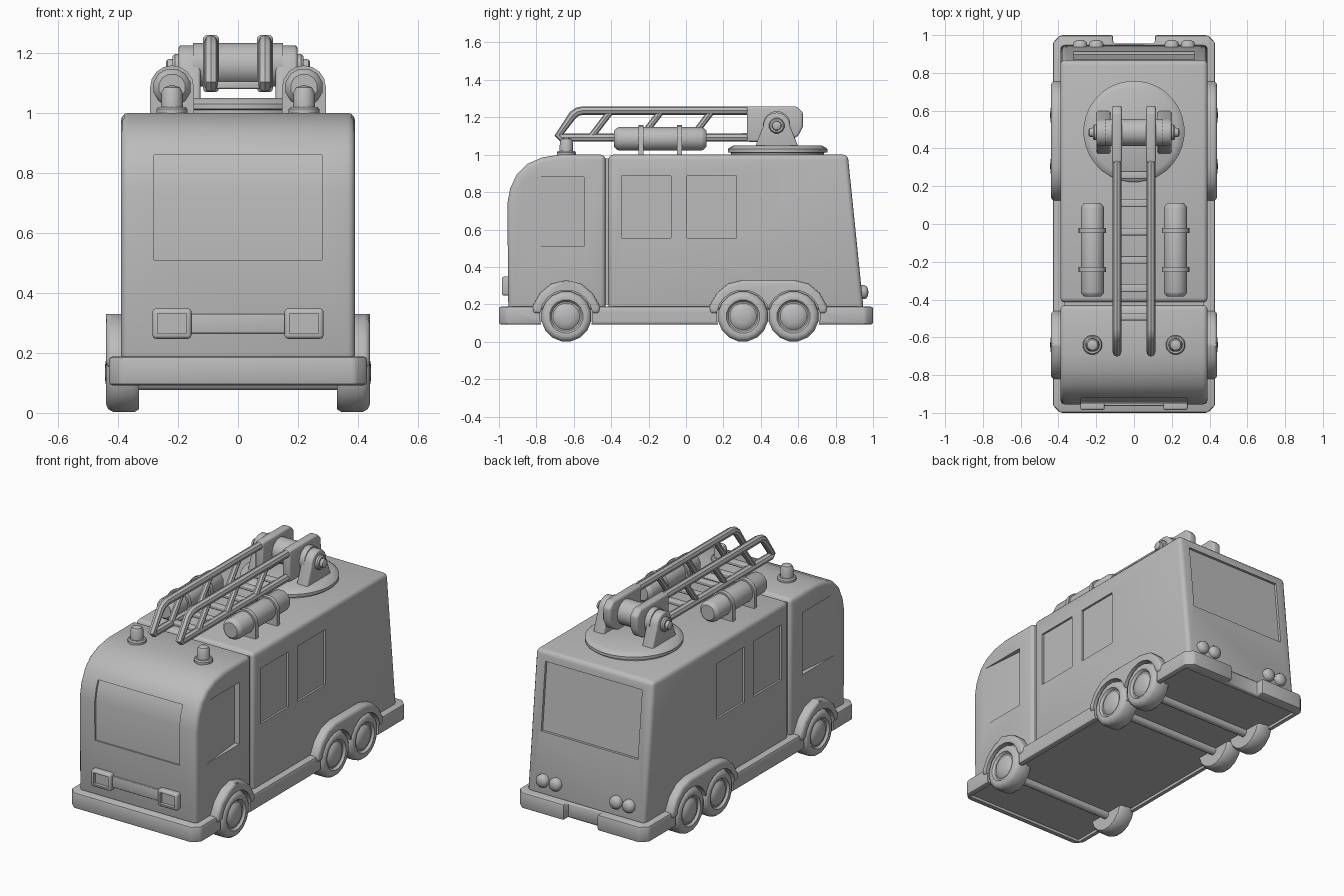
import bpy, bmesh, math
from mathutils import Vector

if "Cube" in bpy.data.objects:
    bpy.data.objects.remove(bpy.data.objects["Cube"])

grey = bpy.data.materials.new("plain grey")
grey.use_nodes = True
grey.diffuse_color = (0.5, 0.5, 0.5, 1)
grey.node_tree.nodes["Principled BSDF"].inputs["Base Color"].default_value = (0.5, 0.5, 0.5, 1)


def finish(name, bm, bevel=0, segments=3):
    """Turn a bmesh into an object with rounded edges and smooth shading."""
    bmesh.ops.recalc_face_normals(bm, faces=bm.faces)
    mesh = bpy.data.meshes.new(name)
    bm.to_mesh(mesh)
    bm.free()
    mesh.materials.append(grey)
    ob = bpy.data.objects.new(name, mesh)
    bpy.context.collection.objects.link(ob)
    if bevel:
        mod = ob.modifiers.new("round", "BEVEL")
        mod.width, mod.segments, mod.angle_limit = bevel, segments, math.radians(35)
        apply(ob)
    smooth(ob)
    return ob


def activate(ob):
    bpy.ops.object.select_all(action="DESELECT")
    ob.select_set(True)
    bpy.context.view_layer.objects.active = ob


def apply(ob):
    activate(ob)
    for mod in list(ob.modifiers):
        bpy.ops.object.modifier_apply(modifier=mod.name)


def smooth(ob):
    activate(ob)
    bpy.ops.object.shade_smooth_by_angle(angle=math.radians(35))


def prism(name, points, lo, hi, axis="x", bevel=0, segments=3):
    """Extrude a profile: (y, z) along x, (x, z) along y, or (x, y) along z."""
    place = {"x": lambda a, b, t: (t, a, b), "y": lambda a, b, t: (a, t, b),
             "z": lambda a, b, t: (a, b, t)}[axis]
    bm = bmesh.new()
    face = bm.faces.new([bm.verts.new(place(a, b, lo)) for a, b in points])
    top = bmesh.ops.extrude_face_region(bm, geom=[face])["geom"]
    offset = Vector(place(0, 0, hi - lo))
    bmesh.ops.translate(bm, vec=offset, verts=[v for v in top if isinstance(v, bmesh.types.BMVert)])
    return finish(name, bm, bevel, segments)


def box(name, x, y, z, bevel=0):
    return prism(name, [(y[0], z[0]), (y[1], z[0]), (y[1], z[1]), (y[0], z[1])], *x, bevel=bevel)


def lathe(name, profile, centre, axis="z", sign=1, sides=20):
    """Spin (distance, radius) pairs about an axis through centre."""
    turn = {"z": lambda d, u, v: (u, v, d), "x": lambda d, u, v: (d, u, v),
            "y": lambda d, u, v: (u, d, v)}[axis]
    bm = bmesh.new()
    rings = []
    for d, r in profile:
        angles = [math.tau * (i + 0.5) / sides for i in range(sides)]
        rings.append([bm.verts.new(Vector(centre) + Vector(turn(d * sign, r * math.cos(a), r * math.sin(a))))
                      for a in angles])
    for low, high in zip(rings, rings[1:]):
        for i in range(sides):
            j = (i + 1) % sides
            bm.faces.new((low[i], low[j], high[j], high[i]))
    bm.faces.new(rings[0])
    bm.faces.new(rings[-1])
    return finish(name, bm)


def cut(ob, *cutters):
    for cutter in cutters:
        mod = ob.modifiers.new("cut", "BOOLEAN")
        mod.operation, mod.object, mod.solver = "DIFFERENCE", cutter, "EXACT"
        apply(ob)
        bpy.data.objects.remove(cutter)
    smooth(ob)


def tube(name, path, radius, cyclic=False):
    curve = bpy.data.curves.new(name, "CURVE")
    curve.dimensions, curve.bevel_depth, curve.bevel_resolution = "3D", radius, 2
    curve.use_fill_caps = True
    line = curve.splines.new("POLY")
    line.points.add(len(path) - 1)
    for p, co in zip(line.points, path):
        p.co = (*co, 1)
    line.use_cyclic_u = cyclic
    ob = bpy.data.objects.new(name, curve)
    bpy.context.collection.objects.link(ob)
    activate(ob)
    bpy.ops.object.convert(target="MESH")
    ob = bpy.context.object
    ob.data.materials.clear()
    ob.data.materials.append(grey)
    smooth(ob)


# Cab with windscreen and side windows
cab = prism("cab", [(-0.95, 0.17), (-0.955, 0.74), (-0.94, 0.82), (-0.905, 0.895), (-0.85, 0.95),
                    (-0.77, 0.985), (-0.68, 1.0), (-0.43, 1.0), (-0.43, 0.17)], -0.39, 0.39, bevel=0.025)
cut(cab, prism("windscreen_cutter", [(-1.2, 0.51), (-0.944, 0.51), (-0.944, 0.74), (-0.928, 0.82),
                                     (-0.91, 0.86), (-1.2, 0.86)], -0.28, 0.28))
for s in (-1, 1):
    cut(cab, prism("side_window_cutter", [(s * 0.5, -0.88), (s * 0.392, -0.88), (s * 0.36, -0.545),
                                          (s * 0.5, -0.545)], 0.51, 0.88, "z"))

# Rear body with side and back windows
body = prism("rear_body", [(-0.415, 0.17), (-0.415, 1.0), (0.865, 1.0), (0.95, 0.17)],
             -0.39, 0.39, bevel=0.025)
for s in (-1, 1):
    for y in (-0.345, 0.005):
        cut(body, box("window_cutter", sorted((s * 0.378, s * 0.5)), (y, y + 0.265), (0.555, 0.885)))
cut(body, prism("back_window_cutter", [(0.897, 0.54), (1.1, 0.54), (1.1, 0.94), (0.856, 0.94)], -0.32, 0.32))
box("cab_joint", (-0.37, 0.37), (-0.46, -0.39), (0.2, 0.98))

# Chassis with a gap in the rear bumper and a hollow underside
chassis = prism("chassis", [(-0.43, -0.96), (-0.39, -1), (0.39, -1), (0.43, -0.96), (0.43, 0.96),
                            (0.39, 1), (0.11, 1), (0.11, 0.955), (-0.11, 0.955), (-0.11, 1),
                            (-0.39, 1), (-0.43, 0.96)], 0.092, 0.188, "z", bevel=0.012, segments=2)
cut(chassis, box("underside_cutter", (-0.4, 0.4), (-0.965, 0.935), (0, 0.108)))

# Fenders
fenders = []
for s in (-1, 1):
    for start, end in ((-0.64, -0.64), (0.305, 0.575)):
        shape = [(start - 0.18, 0.15), (start - 0.18, 0.19), (start - 0.14, 0.26), (start - 0.08, 0.31),
                 (start, 0.33), (end, 0.33), (end + 0.08, 0.31), (end + 0.14, 0.26),
                 (end + 0.18, 0.19), (end + 0.18, 0.15)]
        fenders.append(prism("fender", shape, *sorted((s * 0.35, s * 0.44)), bevel=0.02))

# Wheels in round wells, with axles
tyre = [(0.33, 0.1), (0.33, 0.125), (0.345, 0.135), (0.415, 0.135), (0.432, 0.125), (0.44, 0.108),
        (0.438, 0.09), (0.425, 0.08), (0.425, 0.072), (0.435, 0.06), (0.442, 0.035), (0.444, 0.005)]
for y in (-0.64, 0.305, 0.575):
    for s in (-1, 1):
        for part in [chassis] + [f for f in fenders if f.data.vertices[0].co.x * s > 0]:
            cut(part, lathe("well_cutter", [(0.37, 0.142), (0.6, 0.142)], (0, y, 0.135), "x", s))
        lathe("wheel", tyre, (0, y, 0.135), "x", s, 16)
    lathe("axle", [(-0.35, 0.025), (0.35, 0.025)], (0, y, 0.1), "x", sides=12)

# Headlights and grille
box("grille", (-0.17, 0.17), (-0.963, -0.94), (0.265, 0.33), 0.004)
for s in (-1, 1):
    lamp = box("headlight", sorted((s * 0.155, s * 0.285)), (-0.985, -0.93), (0.247, 0.348), 0.012)
    cut(lamp, box("lamp_cutter", sorted((s * 0.172, s * 0.268)), (-1.1, -0.965), (0.264, 0.331)))

# Tail lights
for x in (-0.285, -0.2, 0.2, 0.285):
    lathe("tail_light", [(0.92, 0.038), (0.955, 0.038), (0.966, 0.032), (0.973, 0.018), (0.975, 0.003)],
          (x, 0, 0.265), "y", sides=16)

for s in (-1, 1):
    # Roof beacons
    lathe("beacon", [(0.98, 0.052), (1.012, 0.052), (1.02, 0.046), (1.02, 0.037), (1.07, 0.035),
                     (1.085, 0.027), (1.092, 0.005)], (s * 0.22, -0.64, 0), sides=16)
    # Roof tanks held by straps
    lathe("tank", [(-0.385, 0.045), (-0.37, 0.06), (-0.36, 0.064), (0.085, 0.064), (0.095, 0.06),
                   (0.11, 0.045)], (s * 0.22, 0, 1.085), "y", sides=12)
    for y in (-0.24, -0.035):
        arch = [(s * 0.22 + 0.073 * math.cos(a), 1.085 + 0.073 * math.sin(a))
                for a in [math.pi * i / 8 for i in range(9)]]
        prism("tank_strap", arch + [(s * 0.22 - 0.073, 0.98), (s * 0.22 + 0.073, 0.98)],
              y - 0.013, y + 0.013, "y")

# Turntable
lathe("turntable", [(0.98, 0.25), (1.01, 0.25), (1.013, 0.268), (1.03, 0.268), (1.04, 0.255),
                    (1.05, 0.235), (1.05, 0.01)], (0, 0.49, 0), sides=32)
lathe("pivot_drum", [(-0.15, 0.073), (0.15, 0.073)], (0, 0.485, 1.16), "x", sides=20)
for s in (-1, 1):
    crown = [(0.485 + 0.072 * math.cos(a), 1.153 + 0.072 * math.sin(a))
             for a in [math.pi * i / 10 for i in range(11)]]
    prism("pivot_bracket", [(0.605, 1.03)] + crown + [(0.365, 1.03)],
          *sorted((s * 0.125, s * 0.198)), bevel=0.01)
    lathe("pivot_pin", [(0.18, 0.042), (0.21, 0.042), (0.218, 0.036), (0.218, 0.026), (0.235, 0.024),
                        (0.24, 0.015)], (0, 0.485, 1.155), "x", s, 12)

# Ladder rails, braces and rungs
for s in (-1, 1):
    x = s * 0.09
    rail = [(0.55, 1.092), (-0.665, 1.092), (-0.68, 1.105), (-0.605, 1.212), (-0.58, 1.23),
            (-0.55, 1.236), (0.55, 1.236)]
    tube("ladder_rail", [(x, y, z) for y, z in rail], 0.023)
    for y in (-0.51, -0.24, 0.03):
        tube("ladder_brace", [(x, y, 1.092), (x, y + 0.11, 1.236)], 0.018)
    prism("ladder_end", [(0.325, 1.069), (0.54, 1.069), (0.6, 1.1), (0.625, 1.15), (0.625, 1.225),
                         (0.59, 1.259), (0.325, 1.259)], x - 0.026, x + 0.026, bevel=0.012)
for i in range(6):
    y = -0.49 + 0.15 * i
    box("ladder_rung", (-0.08, 0.08), (y - 0.02, y + 0.02), (1.08, 1.105), 0.006)
